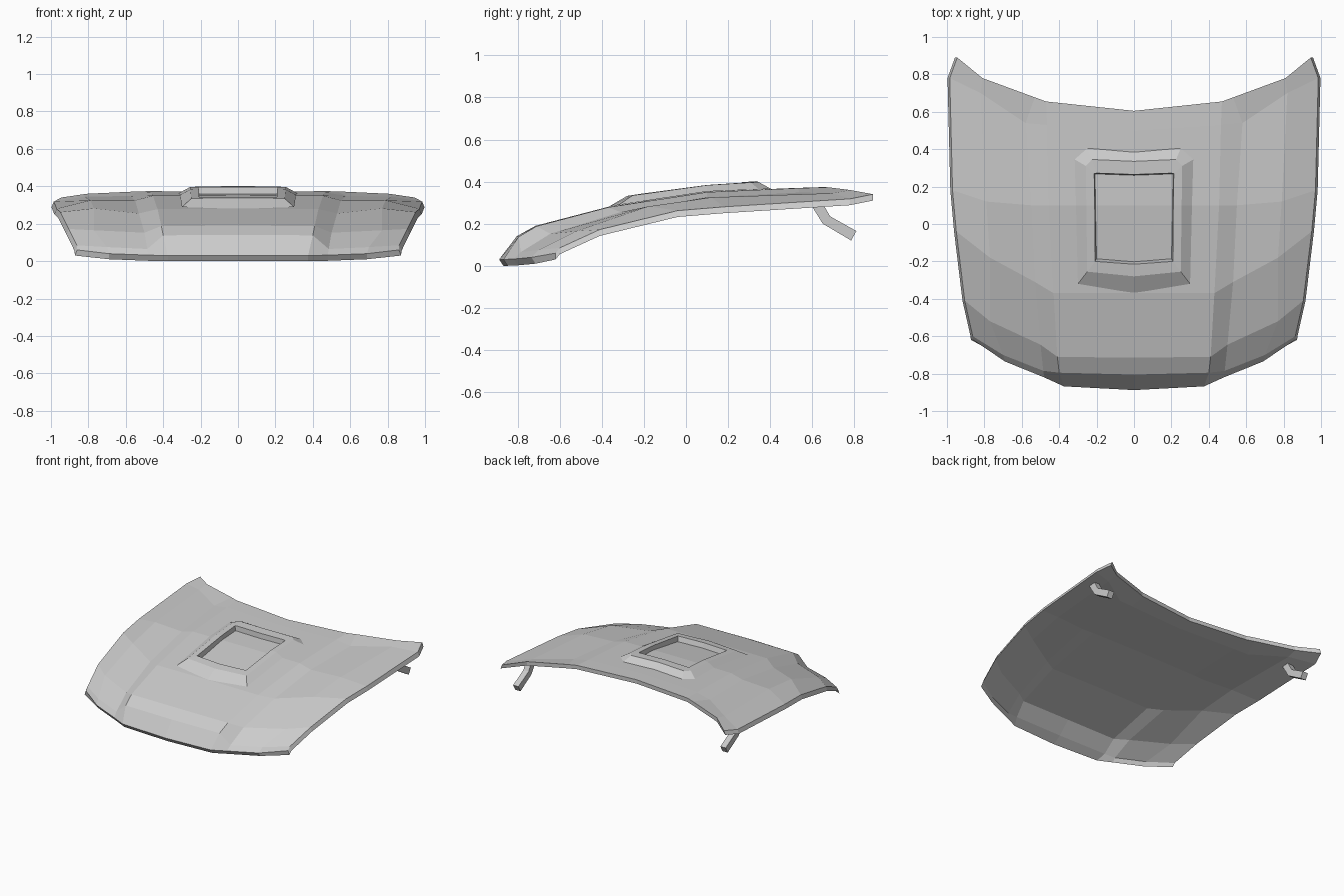
import bpy, bmesh

def mesh_object(name, verts, faces):
    me = bpy.data.meshes.new(name)
    bm = bmesh.new()
    vs = [bm.verts.new(v) for v in verts]
    for f in faces:
        bm.faces.new([vs[i] for i in f])
    bmesh.ops.recalc_face_normals(bm, faces=bm.faces)
    bm.to_mesh(me)
    bm.free()
    ob = bpy.data.objects.new(name, me)
    bpy.context.collection.objects.link(ob)
    m = ob.modifiers.new("mirror", 'MIRROR')
    m.use_clip = True
    return ob

# hood panel: half cross-rows from front lip to rear edge, centre to side
rows = [
    [(0, -.888, .03), (.375, -.868, .03), (.48, -.82, .032), (.69, -.735, .04), (.86, -.62, .06)],
    [(0, -.805, .14), (.40, -.795, .138), (.485, -.785, .065), (.70, -.70, .075), (.862, -.60, .085)],
    [(0, -.715, .19), (.41, -.71, .188), (.50, -.645, .152), (.77, -.52, .165), (.905, -.41, .172)],
    [(0, -.37, .28), (.43, -.37, .278), (.53, -.31, .255), (.77, -.18, .282), (.95, -.04, .262)],
    [(0, .10, .352), (.455, .10, .35), (.55, .10, .325), (.79, .12, .325), (.97, .18, .28)],
    [(0, .50, .369), (.465, .53, .369), (.58, .54, .348), (.82, .70, .345), (.985, .78, .318)],
    [(0, .605, .371), (.47, .655, .374), (.53, .677, .373), (.81, .78, .36), (.945, .89, .34)],
]
R, C = len(rows), len(rows[0])
top = [p for r in rows for p in r]

# underside: a plain curved sheet that ignores the raised centre band
bottom = []
for k, r in enumerate(rows):
    zs = [p[2] - .03 for p in r]
    if 0 < k < R - 1:
        zs[0] = zs[2] + .008
        zs[1] = zs[2] + .004
    for c, (x, y, z) in enumerate(r):
        bottom.append((x + (.012 if c == C - 1 else 0), y + (.02 if k == 0 and c < C - 1 else 0), zs[c]))
N = R * C
faces = []
for r in range(R - 1):
    for c in range(C - 1):
        q = [r * C + c, r * C + c + 1, (r + 1) * C + c + 1, (r + 1) * C + c]
        faces += [q, [i + N for i in reversed(q)]]
rim = list(range(C)) + [r * C + C - 1 for r in range(1, R)] + [(R - 1) * C + c for c in range(C - 2, -1, -1)]
faces += [[b, a, a + N, b + N] for a, b in zip(rim, rim[1:])]
mesh_object("hood_panel", top + bottom, faces)

# raised vent frame: half loops from outer foot up, over and down into the opening
loops = [
    [(0, -.37, .279), (.30, -.32, .289), (.31, .10, .353), (.317, .345, .363), (.25, .405, .365), (0, .385, .363)],
    [(0, -.28, .332), (.25, -.255, .334), (.255, .10, .383), (.257, .31, .396), (.225, .345, .398), (0, .335, .402)],
    [(0, -.215, .342), (.208, -.20, .344), (.21, .10, .384), (.213, .27, .395), (.20, .272, .396), (0, .265, .397)],
    [(0, -.20, .30), (.20, -.185, .305), (.205, .10, .345), (.208, .265, .355), (.195, .267, .355), (0, .26, .355)],
]
L = len(loops[0])
faces = [[k * L + i, k * L + i + 1, (k + 1) * L + i + 1, (k + 1) * L + i]
         for k in range(len(loops) - 1) for i in range(L - 1)]
mesh_object("vent_frame", [p for l in loops for p in l], faces)

# bent hinge arms under the rear corners
prof = [(.585, .305), (.65, .20), (.785, .12), (.81, .165), (.685, .235), (.645, .305)]
n = len(prof)
verts = [(x, y, z) for x in (.86, .905) for y, z in prof]
faces = [[i, (i + 1) % n, (i + 1) % n + n, i + n] for i in range(n)]
for o in (0, n):
    faces += [[o, o + 1, o + 4, o + 5], [o + 1, o + 2, o + 3, o + 4]]
mesh_object("hinge_arm", verts, faces)
